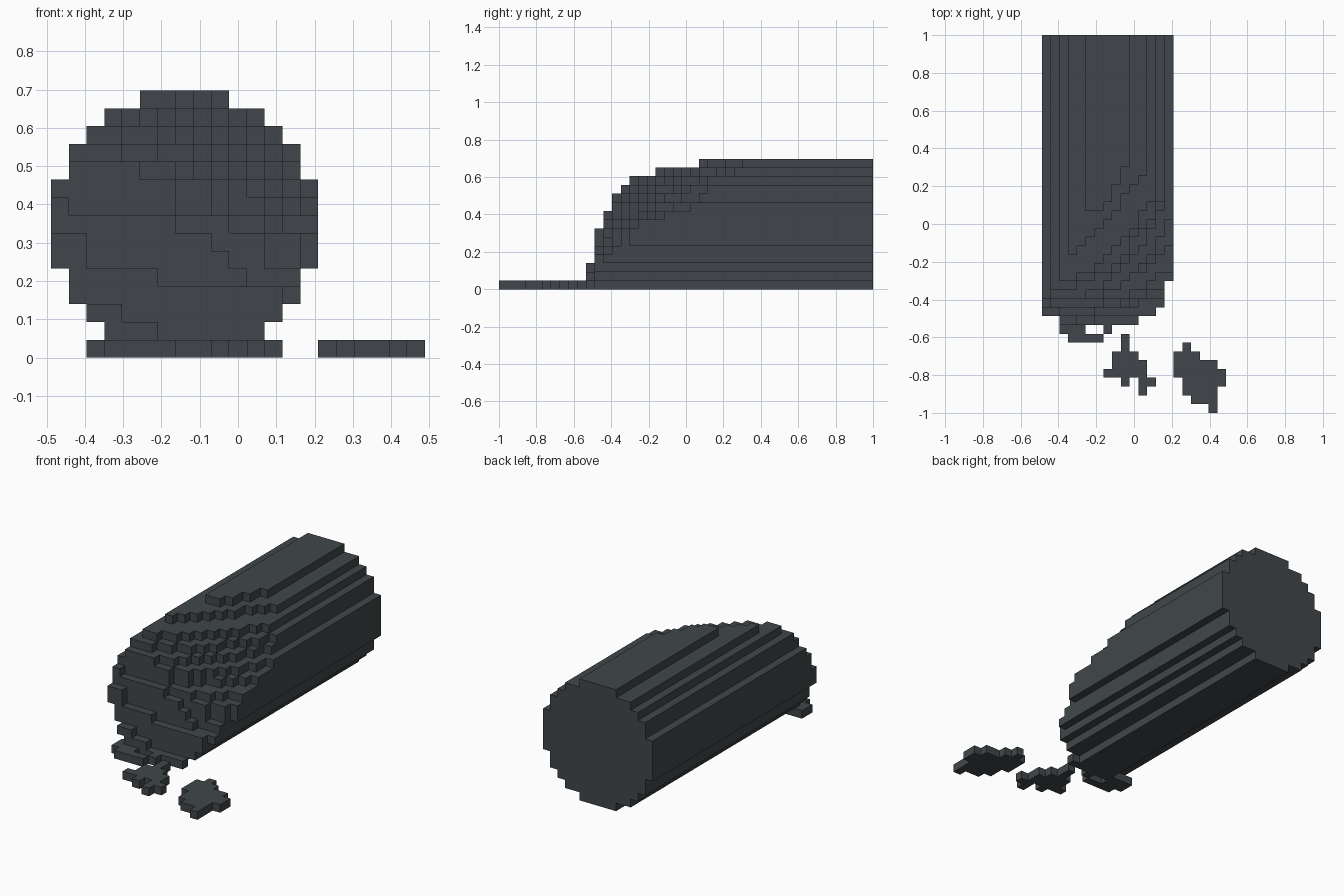
import bpy, bmesh, math
from mathutils import Vector

if "Cube" in bpy.data.objects:
    bpy.data.objects.remove(bpy.data.objects["Cube"], do_unlink=True)

UNIT = 2 / 43                       # edge of one block
ORIGIN = Vector((-10.5, -21.5, 0))  # block grid corner
RADIUS, CENTRE, LENGTH = 7.5, 7, 43

stone = bpy.data.materials.new("dark_slate")
stone.use_nodes = True
color = (0.052, 0.062, 0.069, 1)
stone.diffuse_color = color
stone.node_tree.nodes["Principled BSDF"].inputs["Base Color"].default_value = color


def block_object(name, cells):
    """Skin a set of grid cells with only their outer faces."""
    bm = bmesh.new()
    corners = {}

    def corner(p):
        key = tuple(p)
        if key not in corners:
            corners[key] = bm.verts.new((Vector(p) + ORIGIN) * UNIT)
        return corners[key]

    for cell in cells:
        for axis in range(3):
            u, v = (axis + 1) % 3, (axis + 2) % 3
            for side in (0, 1):
                neighbour = list(cell)
                neighbour[axis] += 2 * side - 1
                if tuple(neighbour) in cells:
                    continue
                ring = []
                for du, dv in ((0, 0), (1, 0), (1, 1), (0, 1)):
                    p = list(cell)
                    p[axis] += side
                    p[u] += du
                    p[v] += dv
                    ring.append(corner(p))
                bm.faces.new(ring if side else ring[::-1])
    bmesh.ops.dissolve_limit(bm, angle_limit=math.radians(1),
                             verts=bm.verts, edges=bm.edges)
    mesh = bpy.data.meshes.new(name)
    bm.to_mesh(mesh)
    bm.free()
    mesh.materials.append(stone)
    obj = bpy.data.objects.new(name, mesh)
    bpy.context.collection.objects.link(obj)
    return obj


# Broken end of the column, per layer: start, set-back across to +x, bend
fracture = [
    (10, 0, 1), (10, 1, 0.6), (10, 1, 0.4), (11, 1, 30), (11, 2, 1.5),
    (11.49, 3.5, 3), (11.49, 3.6, 2.8), (12, 4.4, 3), (12.49, 6.5, 2.2),
    (13, 9, 3.5), (13, 10, 2.5), (14, 10, 2), (15, 9, 1.6),
    (18, 9, 1.1), (23, 5, 1.8),
]

# Round column lying along y
column = set()
for z, (start, rise, bend) in enumerate(fracture):
    half = int(math.sqrt(RADIUS ** 2 - (z - CENTRE) ** 2))
    for k in range(2 * half + 1):
        front = round(start + rise * (k / (2 * half)) ** bend)
        for y in range(front, LENGTH):
            column.add((CENTRE - half + k, y, z))
block_object("broken_column", column)


def chip(name, first_row, rows):
    """Flat fragment: each row holds spans of blocks, going backwards in y."""
    cells = set()
    for step, spans in enumerate(rows):
        for a, b in spans:
            cells.update((x, first_row + step, 0) for x in range(a, b + 1))
    block_object(name, cells - column)


# Fragments lying on the ground
chip("base_rubble", 8, [[(3, 6)], [(2, 4), (7, 7)], [(2, 10)]])
chip("middle_fragment", 2, [[(11, 11)], [(9, 9), (11, 12)], [(7, 11)],
                            [(8, 11)], [(8, 10)], [(9, 9)], [(9, 9)]])
chip("outer_fragment", 0, [[(19, 19)], [(17, 19)], [(16, 19)], [(16, 20)],
                           [(15, 20)], [(15, 19)], [(15, 17)], [(16, 16)]])
